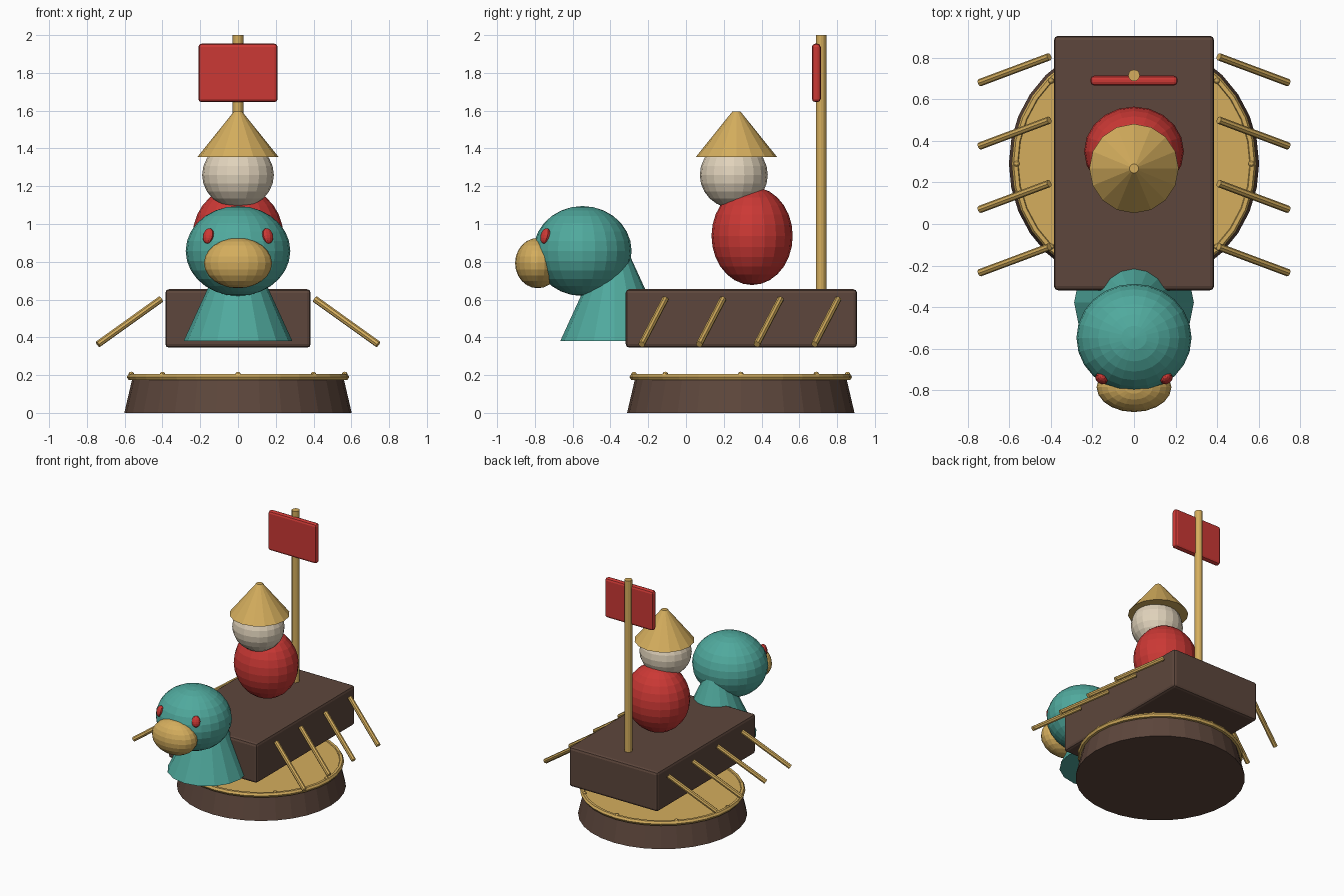
import bpy
from math import cos, sin, pi
from mathutils import Vector

if "Cube" in bpy.data.objects:
    bpy.data.objects.remove(bpy.data.objects["Cube"])


def material(name, r, g, b):
    m = bpy.data.materials.new(name)
    m.diffuse_color = (r, g, b, 1)
    m.use_nodes = True
    m.node_tree.nodes["Principled BSDF"].inputs["Base Color"].default_value = m.diffuse_color
    return m


WOOD = material("dark_wood", 0.11, 0.062, 0.045)
GOLD = material("gold", 0.66, 0.42, 0.11)
TEAL = material("teal", 0.08, 0.40, 0.34)
RED = material("red", 0.60, 0.04, 0.035)
CREAM = material("cream", 0.75, 0.65, 0.50)


def finish(name, mat):
    ob = bpy.context.object
    ob.name = name
    ob.data.materials.append(mat)
    return ob


def ball(name, mat, loc, radii, seg=20, rings=12, rot=(0, 0, 0)):
    bpy.ops.mesh.primitive_uv_sphere_add(segments=seg, ring_count=rings, radius=1,
                                         location=loc, rotation=rot)
    bpy.context.object.scale = radii
    return finish(name, mat)


def cone(name, mat, x, y, z0, z1, r0, r1, sides):
    bpy.ops.mesh.primitive_cone_add(vertices=sides, radius1=r0, radius2=r1, depth=z1 - z0,
                                    location=(x, y, (z0 + z1) / 2))
    return finish(name, mat)


def box(name, mat, loc, size, bevel):
    bpy.ops.mesh.primitive_cube_add(size=1, location=loc)
    ob = finish(name, mat)
    for v in ob.data.vertices:
        v.co = Vector(a * b for a, b in zip(v.co, size))
    mod = ob.modifiers.new("bevel", "BEVEL")
    mod.width, mod.segments = bevel, 2
    return ob


def rod(name, mat, a, b, r, sides=8):
    a, b = Vector(a), Vector(b)
    bpy.ops.mesh.primitive_cylinder_add(vertices=sides, radius=r, depth=(b - a).length,
                                        location=(a + b) / 2,
                                        rotation=(b - a).to_track_quat("Z", "Y").to_euler())
    return finish(name, mat)


# Round drum base with skin, rim and studs
BY = 0.29
cone("drum_base", WOOD, 0, BY, 0, 0.18, 0.602, 0.56, 32)
cone("drum_skin", GOLD, 0, BY, 0.175, 0.2, 0.57, 0.565, 32)
bpy.ops.mesh.primitive_torus_add(major_radius=0.57, minor_radius=0.019, major_segments=32,
                                 minor_segments=6, location=(0, BY, 0.19))
finish("drum_rim", GOLD)
for i in range(8):
    a = i * pi / 4
    ball(f"drum_stud_{i}", GOLD, (0.565 * cos(a), BY + 0.565 * sin(a), 0.203), (0.015,) * 3, 8, 6)

# Boat hull
box("hull", WOOD, (0, 0.293, 0.5), (0.77, 1.225, 0.31), 0.02)

# Bird figurehead
cone("bird_neck", TEAL, 0, -0.378, 0.38, 0.9, 0.288, 0.05, 16)
ball("bird_head", TEAL, (0, -0.548, 0.857), (0.277, 0.26, 0.238), 24, 14)
ball("beak", GOLD, (0, -0.785, 0.793), (0.18, 0.12, 0.133))
for s in (-1, 1):
    ball(f"bird_eye_{s}", RED, (s * 0.157, -0.745, 0.937), (0.032, 0.022, 0.042), 10, 8,
         (-0.3, 0, s * 0.6))

# Seated rider with conical hat
ball("rider_body", RED, (0, 0.35, 0.937), (0.24, 0.215, 0.26), 20, 14)
ball("rider_head", CREAM, (0, 0.253, 1.26), (0.19, 0.18, 0.177), 20, 12)
cone("hat", GOLD, 0, 0.267, 1.355, 1.595, 0.215, 0.022, 16)

# Flag and pole
rod("flag_pole", GOLD, (0, 0.715, 0.6), (0, 0.715, 2.0), 0.028, 12)
box("flag", RED, (0, 0.69, 1.8), (0.42, 0.047, 0.31), 0.018)

# Four oars on each side
for s in (-1, 1):
    for i in range(4):
        y = 0.805 - i * 0.305
        rod(f"oar_{s}_{i}", GOLD, (s * 0.408, y, 0.602), (s * 0.742, y - 0.125, 0.363), 0.018)
